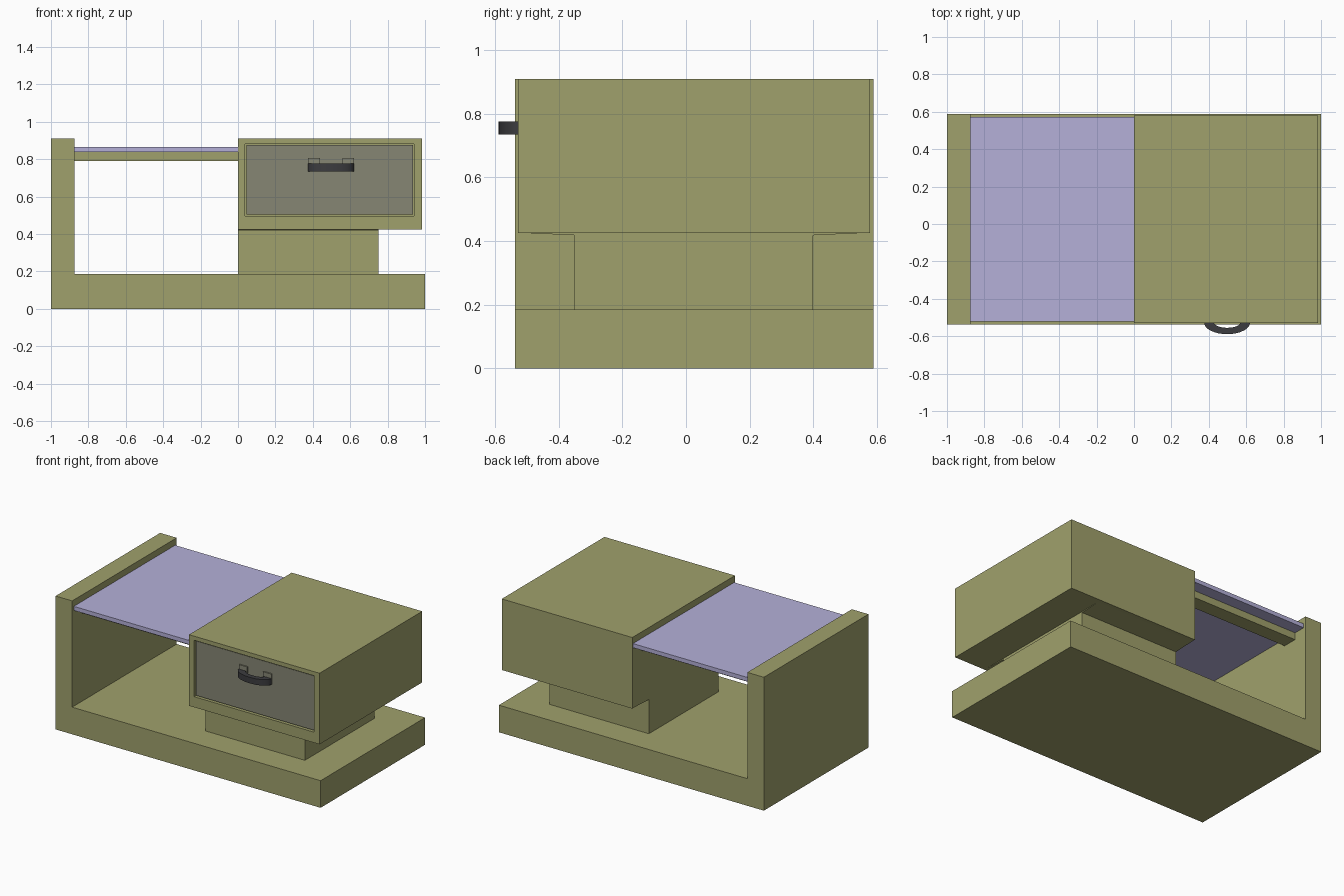
import bpy, bmesh, math

if "Cube" in bpy.data.objects:
    bpy.data.objects.remove(bpy.data.objects["Cube"])


def material(name, rgb):
    m = bpy.data.materials.new(name)
    m.diffuse_color = (*rgb, 1)
    m.use_nodes = True
    m.node_tree.nodes["Principled BSDF"].inputs["Base Color"].default_value = m.diffuse_color
    return m


OLIVE = material("olive", (0.35, 0.355, 0.15))
GLASS = material("lavender_glass", (0.46, 0.435, 0.69))
GREY = material("drawer_grey", (0.24, 0.24, 0.175))
DARK = material("handle_dark", (0.045, 0.045, 0.05))


def prism(name, profile, axis, lo, hi, mat):
    """Extrude a 2D profile from lo to hi along x, y or z."""
    def place(a, b, t):
        return {"x": (t, a, b), "y": (a, t, b), "z": (a, b, t)}[axis]
    bm = bmesh.new()
    face = bm.faces.new([bm.verts.new(place(a, b, lo)) for a, b in profile])
    geom = bmesh.ops.extrude_face_region(bm, geom=[face])["geom"]
    offset = place(0, 0, hi - lo)
    bmesh.ops.translate(bm, vec=offset,
                        verts=[g for g in geom if isinstance(g, bmesh.types.BMVert)])
    bmesh.ops.recalc_face_normals(bm, faces=bm.faces)
    mesh = bpy.data.meshes.new(name)
    bm.to_mesh(mesh)
    bm.free()
    mesh.materials.append(mat)
    obj = bpy.data.objects.new(name, mesh)
    bpy.context.collection.objects.link(obj)
    return obj


def box(name, x, y, z, mat):
    rect = [(x[0], z[0]), (x[1], z[0]), (x[1], z[1]), (x[0], z[1])]
    return prism(name, rect, "y", y[0], y[1], mat)


CY = 0.025  # middle of the body in y

# L-shaped base and side panel
prism("base_and_side", [(-1, 0), (1, 0), (1, 0.185), (-0.875, 0.185),
                        (-0.875, 0.91), (-1, 0.91)], "y", -0.538, 0.589, OLIVE)

# Glass shelf on two rails
box("glass_shelf", (-0.875, 0), (-0.52, 0.572), (0.838, 0.866), GLASS)
for side, name in ((-1, "front_rail"), (1, "back_rail")):
    y = sorted((CY + side * 0.365, CY + side * 0.465))
    box(name, (-0.875, 0), y, (0.79, 0.838), OLIVE)

# Pedestal flaring slightly where it meets the cabinet
half = [(0.375, 0.185), (0.375, 0.418), (0.525, 0.425)]
prism("pedestal", [(CY + a, b) for a, b in half] +
      [(CY - a, b) for a, b in reversed(half)], "x", 0, 0.75, OLIVE)

# Cabinet with a drawer opening
cabinet = box("cabinet", (0, 0.985), (-0.528, 0.579), (0.425, 0.91), OLIVE)
cutter = box("opening_cutter", (0.038, 0.942), (-0.7, -0.48), (0.497, 0.882), OLIVE)
mod = cabinet.modifiers.new("opening", "BOOLEAN")
mod.operation, mod.object, mod.solver = "DIFFERENCE", cutter, "EXACT"
bpy.context.view_layer.objects.active = cabinet
cabinet.select_set(True)
bpy.ops.object.modifier_apply(modifier=mod.name)
bpy.data.objects.remove(cutter)

# Drawer front
box("drawer_front", (0.045, 0.935), (-0.518, -0.48), (0.504, 0.875), GREY)

# Handle: mounting tabs and a curved grip
HX = 0.498
for side, name in ((-1, "left_handle_tab"), (1, "right_handle_tab")):
    x = sorted((HX + side * 0.06, HX + side * 0.123))
    box(name, x, (-0.527, -0.518), (0.735, 0.806), GREY)


def arc(rx, ry, n=16):
    return [(HX + rx * math.cos(math.pi * i / n), -0.527 - ry * math.sin(math.pi * i / n))
            for i in range(n + 1)]


grip = prism("handle_grip", arc(0.123, 0.062) + arc(0.07, 0.028)[::-1],
             "z", 0.735, 0.776, DARK)
bpy.ops.object.select_all(action="DESELECT")
grip.select_set(True)
bpy.context.view_layer.objects.active = grip
bpy.ops.object.shade_smooth_by_angle(angle=math.radians(35))
